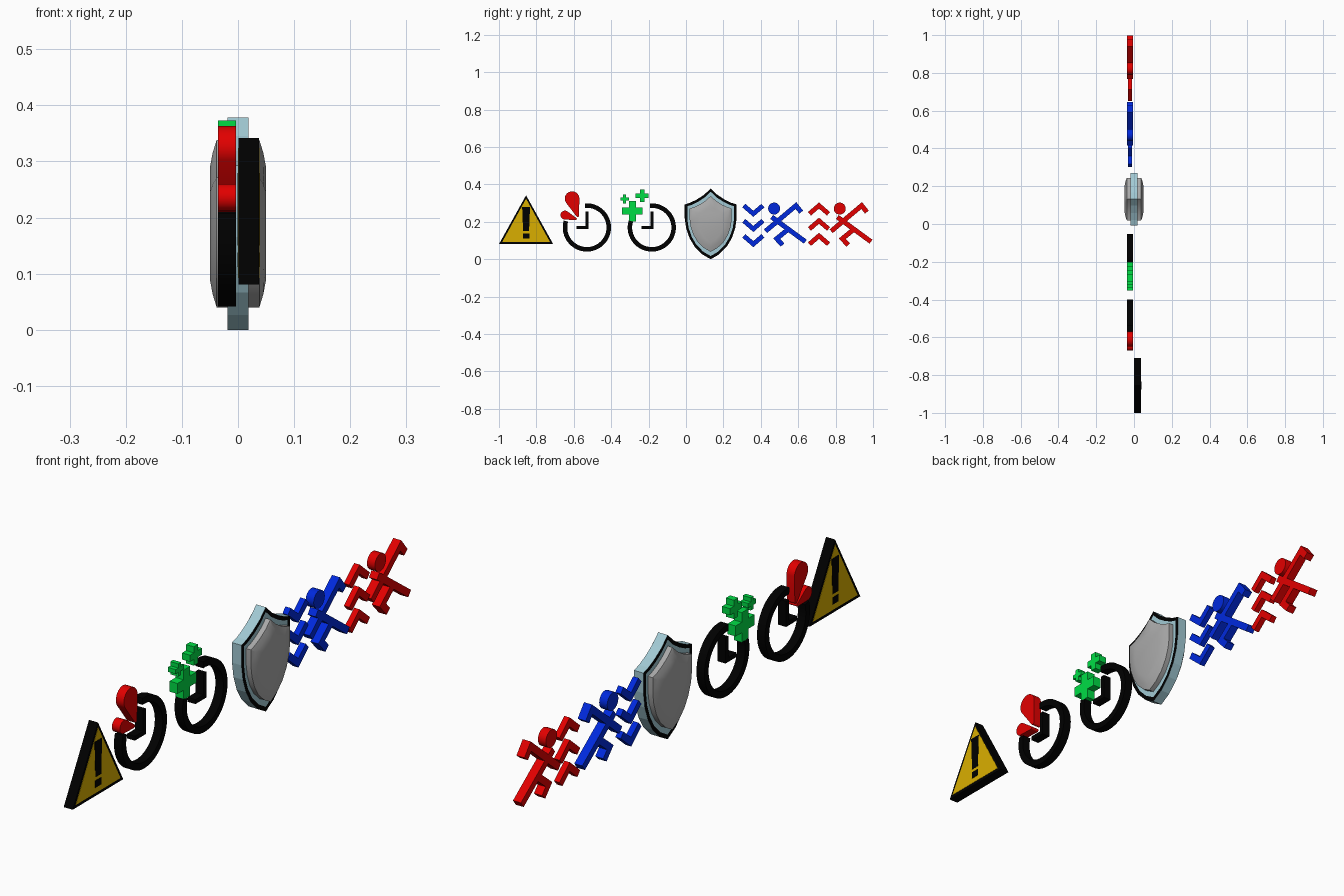
import bpy, bmesh, math
from mathutils import Vector

if "Cube" in bpy.data.objects:
    bpy.data.objects.remove(bpy.data.objects["Cube"])


def material(name, rgb):
    m = bpy.data.materials.new(name)
    m.diffuse_color = (*rgb, 1)
    m.use_nodes = True
    m.node_tree.nodes["Principled BSDF"].inputs["Base Color"].default_value = m.diffuse_color
    return m


BLACK = material("black", (0, 0, 0))
GOLD = material("gold", (0.7, 0.43, 0))
RED = material("red", (0.76, 0, 0))
GREEN = material("green", (0, 0.72, 0.06))
BLUE = material("blue", (0, 0.022, 0.72))
STEEL = material("pale_steel_blue", (0.36, 0.59, 0.66))
GREY = material("grey", (0.4, 0.4, 0.4))
X0, X1 = -0.036, -0.004      # depth of the flat symbols


def finish(name, bm, mats, smooth=None):
    bmesh.ops.recalc_face_normals(bm, faces=bm.faces)
    me = bpy.data.meshes.new(name)
    bm.to_mesh(me)
    bm.free()
    ob = bpy.data.objects.new(name, me)
    bpy.context.collection.objects.link(ob)
    for m in mats:
        me.materials.append(m)
    if smooth:
        bpy.ops.object.select_all(action='DESELECT')
        ob.select_set(True)
        bpy.context.view_layer.objects.active = ob
        bpy.ops.object.shade_smooth_by_angle(angle=math.radians(smooth))
    return ob


def prism(name, outline, mat, x0=X0, x1=X1, smooth=None):
    """Extrude a (y, z) outline along x."""
    bm = bmesh.new()
    f = bm.faces.new([bm.verts.new((x0, y, z)) for y, z in outline])
    ext = bmesh.ops.extrude_face_region(bm, geom=[f])
    bmesh.ops.translate(bm, vec=(x1 - x0, 0, 0),
                        verts=[v for v in ext["geom"] if isinstance(v, bmesh.types.BMVert)])
    return finish(name, bm, [mat], smooth)


def stroke(name, path, width, mat, x0=X0, x1=X1, smooth=None):
    """Bar of constant width along a (y, z) path with mitred corners."""
    p = [Vector(q) for q in path]
    left, right = [], []
    for i, q in enumerate(p):
        a = (q - p[i - 1]).normalized() if i else (p[1] - q).normalized()
        b = (p[i + 1] - q).normalized() if i < len(p) - 1 else a
        na, nb = Vector((-a.y, a.x)), Vector((-b.y, b.x))
        n = (na + nb).normalized()
        off = n * (width / 2 / n.dot(na))
        left.append(q + off)
        right.append(q - off)
    return prism(name, left + right[::-1], mat, x0, x1, smooth)


def arc(cy, cz, r, a0, a1, n):
    return [(cy + r * math.cos(math.radians(a0 + (a1 - a0) * i / n)),
             cz + r * math.sin(math.radians(a0 + (a1 - a0) * i / n))) for i in range(n + 1)]


# Warning triangle: black slab, gold plate and exclamation mark on both faces
def triangle(cy, z0, z1, half):
    return [(cy - half, z0), (cy + half, z0), (cy, z1)]


CY = -0.855
prism("warning_slab", triangle(CY, 0.081, 0.342, 0.145), BLACK, 0.001, 0.037)
for side, x, d in (("left", 0.001, -1), ("right", 0.037, 1)):
    prism("warning_plate_" + side, triangle(CY, 0.092, 0.324, 0.128), GOLD, x, x + d * 0.001)
    prism("mark_bar_" + side, [(CY - 0.021, 0.279), (CY + 0.021, 0.279),
                               (CY + 0.016, 0.15), (CY - 0.016, 0.15)], BLACK, x, x + d * 0.002)
    prism("mark_dot_" + side, [(CY - 0.017, 0.112), (CY + 0.017, 0.112),
                               (CY + 0.017, 0.138), (CY - 0.017, 0.138)], BLACK, x, x + d * 0.002)


# Clocks: open ring with an L-shaped pair of hands
def clock(name, cy, cz, gap_start, gap_end):
    stroke(name + "_ring", arc(cy, cz, 0.117, gap_end - 360, gap_start, 40), 0.024, BLACK, smooth=30)
    stroke(name + "_hands", [(cy, cz + 0.085), (cy, cz), (cy - 0.055, cz)], 0.016, BLACK)


clock("drop_clock", -0.53, 0.17, 95, 163)
clock("plus_clock", -0.183, 0.17, 95, 163)


# Red drops: round head tapering to a blunt tip
def drop(name, head, r, tip, tip_r):
    h, t = Vector(head), Vector(tip)
    a = math.degrees(math.atan2(t.y - h.y, t.x - h.x))
    prism(name, arc(*h, r, a + 75, a + 285, 18) + arc(*t, tip_r, a - 75, a + 75, 6), RED, smooth=30)


drop("big_drop", (-0.609, 0.324), 0.039, (-0.579, 0.232), 0.007)
drop("small_drop", (-0.647, 0.236), 0.024, (-0.59, 0.216), 0.006)


# Green pluses
def plus(name, cy, cz, r, w):
    quarter = [(r, -w), (r, w), (w, w)]
    pts = []
    for k in range(4):
        c, s = round(math.cos(k * math.pi / 2)), round(math.sin(k * math.pi / 2))
        pts += [(cy + c * y - s * z, cz + s * y + c * z) for y, z in quarter]
    prism(name, pts, GREEN)


plus("big_plus", -0.287, 0.257, 0.054, 0.019)
plus("medium_plus", -0.235, 0.339, 0.034, 0.012)
plus("small_plus", -0.328, 0.322, 0.023, 0.008)

# Shield: half outline mirrored, then lofted through scaled rings
HALF = [(0, 0.378), (0.035, 0.345), (0.075, 0.319), (0.11, 0.302), (0.139, 0.293), (0.139, 0.22),
        (0.131, 0.165), (0.113, 0.113), (0.085, 0.066), (0.045, 0.026), (0, 0)]
SHIELD = HALF + [(-y, z) for y, z in HALF[-2:0:-1]]


def loft(name, rings, mats, smooth=None):
    """rings: (x, y scale, z scale, material of the band that follows)."""
    bm = bmesh.new()
    loops = [[bm.verts.new((x, 0.132 + y * sy, 0.19 + (z - 0.19) * sz)) for y, z in SHIELD]
             for x, sy, sz, _ in rings]
    n = len(SHIELD)
    for a, b, ring in zip(loops, loops[1:], rings):
        for i in range(n):
            f = bm.faces.new((a[i], a[(i + 1) % n], b[(i + 1) % n], b[i]))
            f.material_index = ring[3]
    for loop in (loops[0], loops[-1]):
        bm.faces.new(loop)
    finish(name, bm, mats, smooth)


loft("shield_body", [(-0.019, 0.8, 0.8, 0), (-0.019, 0.9, 0.91, 1), (-0.019, 1, 1, 0),
                     (0.019, 1, 1, 1), (0.019, 0.9, 0.91, 0), (0.019, 0.8, 0.8, 0)], [STEEL, BLACK])
dome = [(0.018, 0.81, 0.79, 0), (0.038, 0.81, 0.79, 0), (0.045, 0.68, 0.67, 0), (0.05, 0.5, 0.53, 0)]
loft("shield_boss", [(-x, *r) for x, *r in dome[::-1]] + dome, [GREY], 25)


# Runners: head, torso with trailing leg, crossing arms, bent leg and three chevrons
def runner(name, dy, mat, chevron):
    prism(name + "_head", arc(0.471 + dy, 0.271, 0.032, 0, 345, 23), mat, smooth=30)
    limbs = {"torso_leg": [(0.458, 0.226), (0.638, 0.094)],
             "arms": [(0.425, 0.15), (0.588, 0.287), (0.616, 0.252)],
             "bent_leg": [(0.54, 0.155), (0.485, 0.11), (0.516, 0.076)]}
    for part, path in limbs.items():
        stroke(f"{name}_{part}", [(y + dy, z) for y, z in path], 0.026, mat)
    for k in range(3):
        z = 0.265 - k * 0.081
        stroke(f"{name}_chevron_{k + 1}",
               [(0.309 + dy, z - chevron), (0.36 + dy, z + chevron), (0.411 + dy, z - chevron)],
               0.025, mat, -0.032, -0.01)


runner("blue_runner", 0, BLUE, -0.022)
runner("red_runner", 0.351, RED, 0.022)
